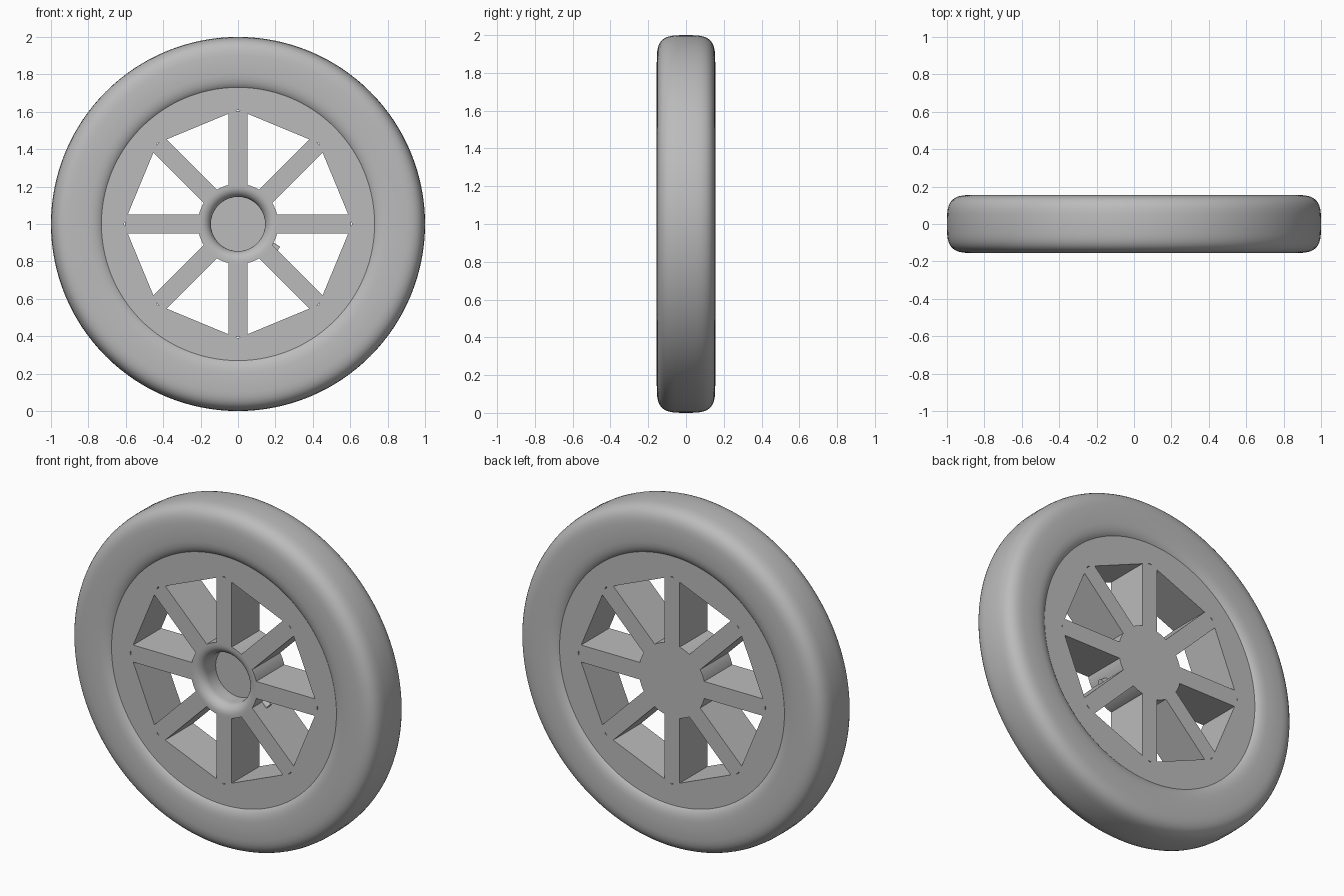
import bpy, bmesh, math
from mathutils import Matrix, Vector

cube = bpy.data.objects.get("Cube")
if cube:
    bpy.data.objects.remove(cube, do_unlink=True)

AXLE = Vector((0, 0, 1))
HALF = 0.13          # half depth of rim, spokes and hub
APOTHEM = 0.564      # flat-to-centre distance of the octagonal rim opening

grey = bpy.data.materials.new("plain grey")
grey.use_nodes = True
grey.diffuse_color = (0.5, 0.5, 0.5, 1)
grey.node_tree.nodes["Principled BSDF"].inputs["Base Color"].default_value = (0.5, 0.5, 0.5, 1)


def finish(name, bm, smooth=None):
    bmesh.ops.recalc_face_normals(bm, faces=bm.faces)
    mesh = bpy.data.meshes.new(name)
    bm.to_mesh(mesh)
    bm.free()
    mesh.materials.append(grey)
    obj = bpy.data.objects.new(name, mesh)
    obj.location = AXLE
    bpy.context.collection.objects.link(obj)
    if smooth:
        bpy.ops.object.select_all(action='DESELECT')
        obj.select_set(True)
        bpy.context.view_layer.objects.active = obj
        bpy.ops.object.shade_smooth_by_angle(angle=math.radians(smooth))
    return obj


def lathe(name, profile, steps, closed, smooth):
    """Spin (radius, y) points round the axle; a radius may be a function of angle."""
    bm = bmesh.new()
    rings = []
    for i in range(steps):
        a = math.tau * i / steps
        ring = []
        for r, y in profile:
            r = r(a) if callable(r) else r
            ring.append(bm.verts.new((r * math.cos(a), y, r * math.sin(a))))
        rings.append(ring)
    count = len(profile)
    for i in range(steps):
        p, q = rings[i], rings[(i + 1) % steps]
        for j in range(count if closed else count - 1):
            k = (j + 1) % count
            bm.faces.new((p[j], p[k], q[k], q[j]))
    if not closed:
        for end in (0, -1):
            bm.faces.new([ring[end] for ring in rings])
    return finish(name, bm, smooth)


def octagon(a):
    wedge = math.tau / 8
    return APOTHEM / math.cos(a % wedge - wedge / 2)


# Tyre: soft-cornered ring
def power(v):
    return math.copysign(abs(v) ** (2 / 3.5), v)


tyre = []
for i in range(40):
    t = math.tau * i / 40
    tyre.append((0.85 + 0.15 * power(math.cos(t)), 0.155 * power(math.sin(t))))
lathe("tyre", tyre, 128, True, 40)

# Rim: flat plate, round outside and octagonal inside
lathe("rim", [(0.76, -HALF), (0.76, HALF), (octagon, HALF), (octagon, -HALF)], 128, True, 20)

# Hub: closed at the back, with a rounded lip into a blind bore at the front
lip = [(0.2 - 0.055 * math.sin(t * math.pi / 12), -HALF + 0.055 * (1 - math.cos(t * math.pi / 12)))
       for t in range(7)]
lathe("hub", [(0.215, HALF), (0.215, -HALF)] + lip + [(0.145, 0.0)], 64, False, 35)

# Eight spokes between hub and rim
bm = bmesh.new()
inner, outer = 0.205, 0.605
for i in range(8):
    turn = Matrix.Rotation(math.tau * i / 8, 4, 'Y')
    shift = Matrix.Translation(((inner + outer) / 2, 0, 0))
    size = Matrix.Diagonal((outer - inner, 2 * HALF, 0.1, 1))
    bmesh.ops.create_cube(bm, size=1, matrix=turn @ shift @ size)
finish("spokes", bm)

# Small set screw on the side of the hub
bm = bmesh.new()
turn = Matrix.Rotation(math.radians(33), 4, 'Y')
lay = Matrix.Translation((0.225, -0.02, 0)) @ Matrix.Rotation(math.pi / 2, 4, 'Y')
bmesh.ops.create_cone(bm, cap_ends=True, segments=16, radius1=0.02, radius2=0.02,
                      depth=0.06, matrix=turn @ lay)
finish("set_screw", bm, 40)
